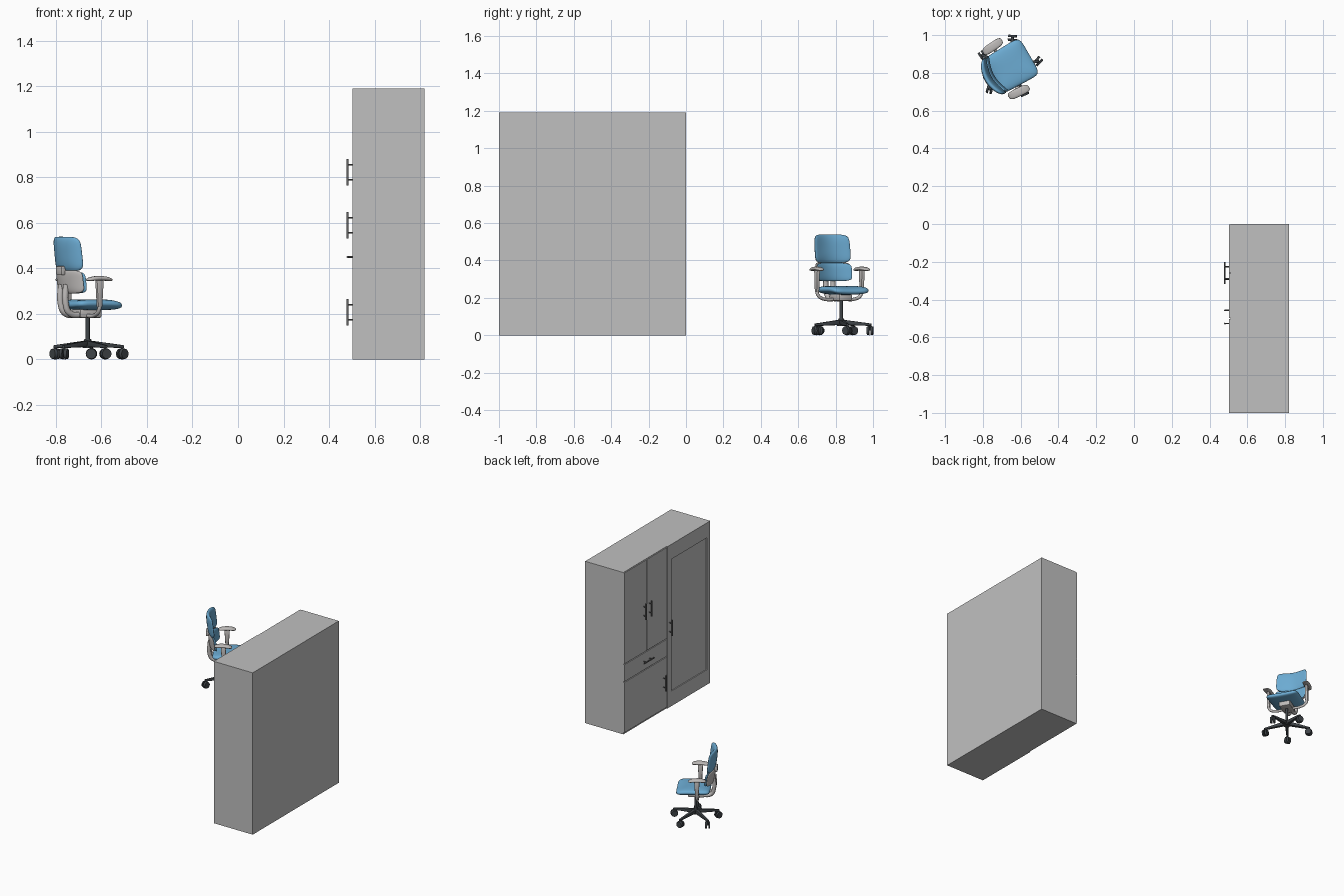
import bpy, bmesh, math
from mathutils import Matrix, Vector

old = bpy.data.objects.get("Cube")
if old:
    bpy.data.objects.remove(old, do_unlink=True)


def material(name, rgb):
    m = bpy.data.materials.new(name)
    m.use_nodes = True
    m.diffuse_color = (*rgb, 1)
    m.node_tree.nodes["Principled BSDF"].inputs["Base Color"].default_value = (*rgb, 1)
    return m


CABINET = material("cabinet grey", (0.53, 0.53, 0.53))
METAL = material("handle metal", (0.13, 0.13, 0.13))
FABRIC = material("blue fabric", (0.15, 0.41, 0.65))
PLASTIC = material("light grey plastic", (0.52, 0.50, 0.49))
DARK = material("dark base", (0.05, 0.058, 0.065))

WORLD = Matrix.Identity(4)
CHAIR = Matrix.Translation((-0.66, 0.83, 0)) @ Matrix.Rotation(math.radians(30), 4, "Z")


def finish(name, bm, mat, place, smooth=False):
    bmesh.ops.recalc_face_normals(bm, faces=bm.faces)
    me = bpy.data.meshes.new(name)
    bm.to_mesh(me)
    bm.free()
    me.materials.append(mat)
    ob = bpy.data.objects.new(name, me)
    bpy.context.collection.objects.link(ob)
    ob.matrix_world = place
    if smooth:
        bpy.ops.object.select_all(action="DESELECT")
        ob.select_set(True)
        bpy.context.view_layer.objects.active = ob
        bpy.ops.object.shade_smooth_by_angle(angle=math.radians(40))
    return ob


def box(name, lo, hi, mat, place=WORLD, bevel=0, shape=None):
    """Box between two corners; shape may move each vertex to taper it."""
    bm = bmesh.new()
    bmesh.ops.create_cube(bm, size=1)
    lo, hi = Vector(lo), Vector(hi)
    for v in bm.verts:
        v.co = (lo + hi) / 2 + v.co * (hi - lo)
        if shape:
            shape(v.co)
    if bevel:
        bmesh.ops.bevel(bm, geom=bm.edges[:], offset=bevel, segments=2, affect="EDGES", profile=0.5)
    return finish(name, bm, mat, place, bool(bevel))


def rod(name, a, b, r, mat, place=WORLD, r2=None, sides=16):
    a, b = Vector(a), Vector(b)
    turn = (b - a).to_track_quat("Z", "Y").to_matrix().to_4x4()
    bm = bmesh.new()
    bmesh.ops.create_cone(bm, cap_ends=True, segments=sides, radius1=r, radius2=r if r2 is None else r2,
                          depth=(b - a).length, matrix=Matrix.Translation((a + b) / 2) @ turn)
    return finish(name, bm, mat, place, True)


def cushion(name, mat, shape, corner=6, edge=2.6, cuts=11):
    """Rounded pad: shape maps (a, b, t) in -1..1 to a point."""
    bm = bmesh.new()
    bmesh.ops.create_cube(bm, size=2)
    bmesh.ops.subdivide_edges(bm, edges=bm.edges[:], cuts=cuts, use_grid_fill=True)
    for v in bm.verts:
        a, b, t = v.co
        flat = (abs(a) ** corner + abs(b) ** corner) ** (1 / corner)
        k = (flat ** edge + abs(t) ** edge) ** (1 / edge)
        v.co = shape(a / k, b / k, t / k)
    return finish(name, bm, mat, CHAIR, True)


def tube(name, points, r, mat):
    cu = bpy.data.curves.new(name, "CURVE")
    cu.dimensions = "3D"
    cu.bevel_depth, cu.bevel_resolution, cu.resolution_u = r, 3, 8
    cu.use_fill_caps = True
    sp = cu.splines.new("BEZIER")
    sp.bezier_points.add(len(points) - 1)
    for bp, p in zip(sp.bezier_points, points):
        bp.co = p
        bp.handle_left_type = bp.handle_right_type = "AUTO"
    cu.materials.append(mat)
    ob = bpy.data.objects.new(name, cu)
    bpy.context.collection.objects.link(ob)
    ob.matrix_world = CHAIR


# ---- Cabinet: carcass, fronts with gaps, framed tall door ----
FACE, REAR, TOP, G = 0.503, 0.51, 1.19, 0.003
box("cabinet_carcass", (REAR, -1, 0), (0.82, 0, TOP), CABINET)


def front(name, y0, y1, z0, z1, x=FACE):
    box(name, (x, y0 + G, z0 + G), (REAR, y1 - G, z1 - G), CABINET)


front("upper_door_left", -0.26, 0, 0.515, TOP)
front("upper_door_right", -0.5, -0.26, 0.515, TOP)
front("drawer_front", -0.5, 0, 0.385, 0.515)
front("lower_door", -0.5, 0, 0.01, 0.385)
for name, y0, y1 in (("tall_door_inner_stile", -0.55, -0.5), ("tall_door_outer_stile", -1, -0.96)):
    box(name, (FACE, y0, 0), (REAR, y1 - G, TOP), CABINET)
for name, z0, z1 in (("tall_door_bottom_rail", 0, 0.11), ("tall_door_top_rail", 1.08, TOP)):
    box(name, (FACE, -0.96 - G, z0), (REAR, -0.55, z1), CABINET)


# ---- Bar handles on two posts ----
def handle(name, y, z, upright=True):
    d = Vector((0, 0, 1)) if upright else Vector((0, 1, 0))
    c = Vector((0.481, y, z))
    rod(name + "_bar", c - d * 0.058, c + d * 0.058, 0.0045, METAL, sides=12)
    for i, s in enumerate((-0.033, 0.033)):
        p = c + d * s
        rod(f"{name}_post_{i}", p, p + Vector((0.025, 0, 0)), 0.0035, METAL, sides=10)


handle("upper_left_handle", -0.225, 0.823)
handle("upper_right_handle", -0.29, 0.823)
handle("tall_door_handle", -0.527, 0.59)
handle("lower_door_handle", -0.457, 0.208)
handle("drawer_handle", -0.26, 0.45, upright=False)

# ---- Chair base: hub, column, five spokes with twin casters ----
rod("base_hub", (0, 0, 0.05), (0, 0, 0.09), 0.024, DARK, CHAIR, 0.015)
rod("gas_column", (0, 0, 0.08), (0, 0, 0.195), 0.009, DARK, CHAIR)


def taper_spoke(co):
    if co.x > 0.1:
        co.y *= 0.6
        co.z = 0.05 + (co.z - 0.055) * 0.45


for i in range(5):
    place = CHAIR @ Matrix.Rotation(math.radians(-18 + 72 * i), 4, "Z")
    box(f"base_spoke_{i}", (0.01, -0.012, 0.055), (0.162, 0.012, 0.083), DARK, place, 0.003, taper_spoke)
    rod(f"caster_stem_{i}", (0.155, 0, 0.025), (0.155, 0, 0.06), 0.006, DARK, place, sides=10)
    swivel = place @ Matrix.Translation((0.155, 0, 0.025)) @ Matrix.Rotation(0.6 + i, 4, "Z")
    for s, side in ((-1, "a"), (1, "b")):
        rod(f"caster_wheel_{i}{side}", (0, s * 0.004, 0), (0, s * 0.017, 0), 0.025, DARK, swivel, 0.022)

# ---- Seat with falling front edge, mechanism below ----
cushion("seat_cushion", FABRIC, lambda a, b, t: Vector((
    0.012 + 0.113 * a, 0.113 * b * (0.97 + 0.03 * a),
    0.24 + 0.024 * t - 0.008 * max(a, 0) ** 3 + 0.005 * b * b)), corner=7)
box("seat_mechanism", (-0.06, -0.04, 0.183), (0.05, 0.04, 0.222), PLASTIC, CHAIR, 0.008)


# ---- Curved backrest: upper pad, lower pad, rear shell ----
def back_shape(z_mid, z_half, width, depth, offset):
    def shape(a, b, t):
        z = z_mid + z_half * b
        u = -0.112 - 0.12 * (z - 0.34) + 0.033 * a * a + offset + depth * t
        return Vector((u, width * a * (1 - 0.03 * max(z - 0.45, 0) / 0.09), z))
    return shape


cushion("upper_back_pad", FABRIC, back_shape(0.463, 0.076, 0.109, 0.017, 0))
cushion("lower_back_pad", FABRIC, back_shape(0.338, 0.048, 0.107, 0.011, 0.008))
cushion("back_shell", PLASTIC, back_shape(0.341, 0.051, 0.108, 0.011, -0.007))
box("shell_tab", (-0.148, -0.025, 0.37), (-0.125, 0.025, 0.41), PLASTIC, CHAIR, 0.005)
for s, side in ((1, "left"), (-1, "right")):
    tube(f"back_support_{side}", [(-0.122, s * 0.022, 0.33), (-0.125, s * 0.022, 0.25),
                                  (-0.105, s * 0.02, 0.205), (-0.03, s * 0.02, 0.195)], 0.014, PLASTIC)

# ---- Armrests: pad, tapered post, tube under the seat ----


def taper_post(co):
    if co.z < 0.3:
        co.x = -0.02 + (co.x + 0.02) * 0.6


for s, side in ((1, "left"), (-1, "right")):
    cushion(f"arm_pad_{side}", PLASTIC, lambda a, b, t: Vector((
        -0.022 + 0.06 * a, s * (0.139 + 0.004 * a) + 0.023 * b,
        0.357 + 0.01 * t - 0.008 * a * a)), corner=3.5, cuts=7)
    y0, y1 = sorted((s * 0.129, s * 0.147))
    box(f"arm_post_{side}", (-0.038, y0, 0.23), (-0.002, y1, 0.35), PLASTIC, CHAIR, 0.004, taper_post)
    tube(f"arm_tube_{side}", [(-0.02, s * 0.138, 0.26), (-0.02, s * 0.132, 0.215),
                              (-0.02, s * 0.1, 0.195), (-0.02, 0, 0.195)], 0.009, PLASTIC)
